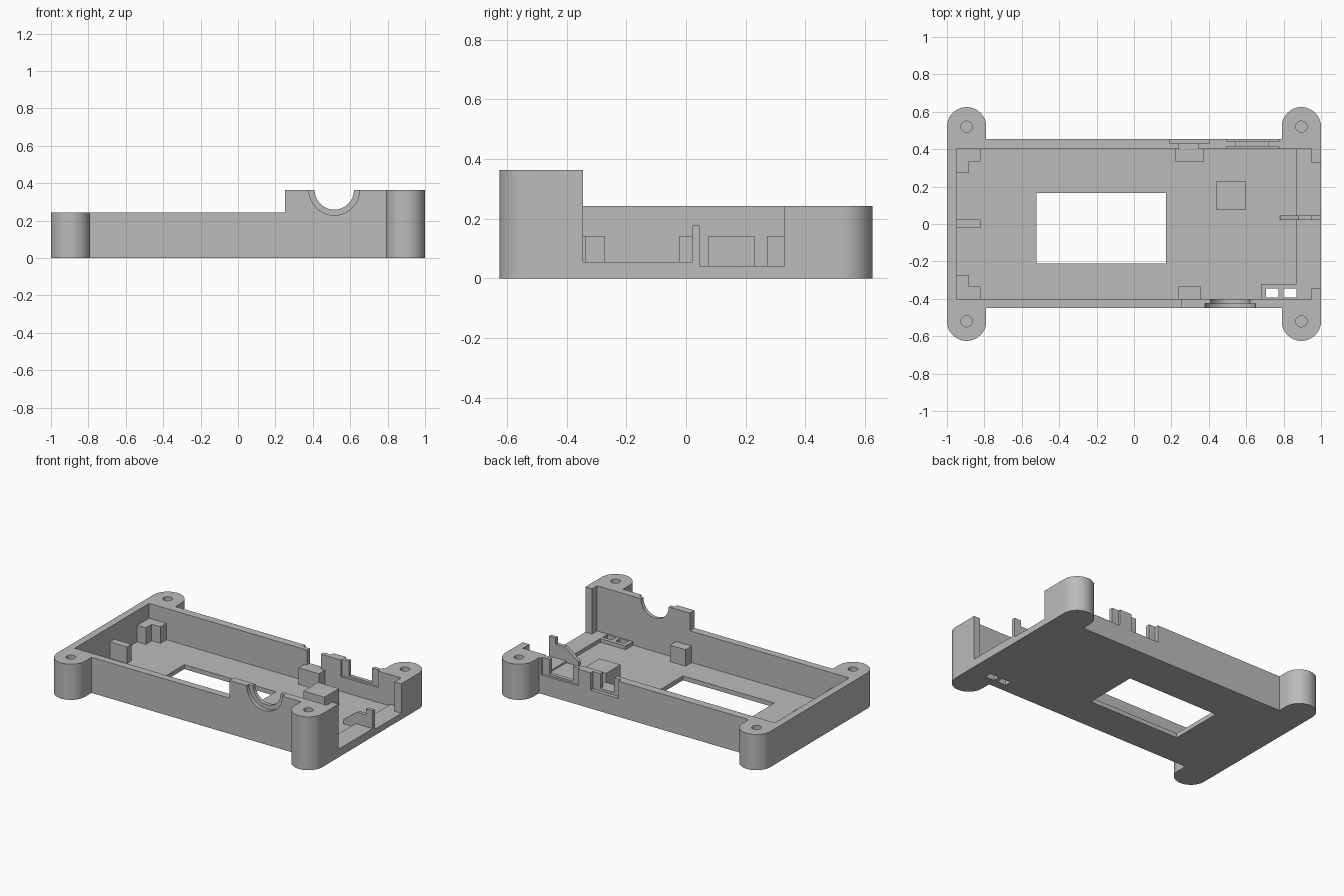
import bpy, bmesh
from math import sin, cos, radians
from mathutils import Vector

cube = bpy.data.objects.get("Cube")
if cube:
    bpy.data.objects.remove(cube, do_unlink=True)

grey = bpy.data.materials.new("plain grey")
grey.use_nodes = True
colour = (0.5, 0.5, 0.5, 1)
grey.diffuse_color = colour
grey.node_tree.nodes["Principled BSDF"].inputs["Base Color"].default_value = colour


def prism(name, points, low, high, axis="z"):
    """Extrude a 2D outline along z, or an x-z outline along y."""
    def place(p, h):
        return Vector((p[0], p[1], h)) if axis == "z" else Vector((p[0], h, p[1]))
    bm = bmesh.new()
    face = bm.faces.new([bm.verts.new(place(p, low)) for p in points])
    grown = bmesh.ops.extrude_face_region(bm, geom=[face])["geom"]
    verts = [g for g in grown if isinstance(g, bmesh.types.BMVert)]
    bmesh.ops.translate(bm, verts=verts, vec=place((0, 0), high - low))
    bmesh.ops.recalc_face_normals(bm, faces=bm.faces)
    mesh = bpy.data.meshes.new(name)
    bm.to_mesh(mesh)
    bm.free()
    mesh.materials.append(grey)
    obj = bpy.data.objects.new(name, mesh)
    bpy.context.collection.objects.link(obj)
    return obj


def box(name, x0, x1, y0, y1, z0, z1):
    return prism(name, [(x0, y0), (x1, y0), (x1, y1), (x0, y1)], z0, z1)


def arc(cx, cy, r, start, end, steps=24):
    angles = [radians(start + (end - start) * i / steps) for i in range(steps + 1)]
    return [(cx + r * cos(a), cy + r * sin(a)) for a in angles]


def combine(target, tool, operation="DIFFERENCE"):
    """Apply a boolean and discard the tool."""
    mod = target.modifiers.new("cut", "BOOLEAN")
    mod.operation = operation
    mod.solver = "EXACT"
    mod.object = tool
    bpy.context.view_layer.objects.active = target
    bpy.ops.object.modifier_apply(modifier=mod.name)
    bpy.data.objects.remove(tool, do_unlink=True)


def cut_box(*bounds):
    combine(tray, box("cutter", *bounds))


# Footprint with four rounded mounting ears
BX, BY, R = 0.895, 0.52, 0.105
FRONT, BACK = -0.45, 0.455
LOW, HIGH = 0.243, 0.363
outline = (arc(-BX, -BY, R, 180, 360) + [(R - BX, FRONT), (BX - R, FRONT)]
           + arc(BX, -BY, R, 180, 360) + arc(BX, BY, R, 0, 180)
           + [(BX - R, BACK), (R - BX, BACK)] + arc(-BX, BY, R, 0, 180))
tray = prism("tray", outline, 0, HIGH)

# Lower rim everywhere except the raised front corner
cut_box(-1.1, 0.25, -0.7, 0.7, LOW, 1)
cut_box(0.2, 1.1, -0.345, 0.7, LOW, 1)

# Cavity with a stepped ledge at the open end
cut_box(-0.95, 0.87, -0.4, 0.4, 0.03, 1)
cut_box(0.86, 0.95, 0.035, 0.4, 0.042, 1)
cut_box(0.86, 0.95, -0.4, 0.035, 0.055, 1)
cut_box(0.94, 1.1, 0.035, 0.33, 0.042, 1)
cut_box(0.94, 1.1, -0.345, 0.035, 0.055, 1)

# Slotted pad and floor openings
combine(tray, box("pad", 0.68, 0.875, -0.41, -0.32, 0.01, 0.055), "UNION")
cut_box(-0.52, 0.17, -0.21, 0.165, -0.1, 0.2)
for x in (0.705, 0.8):
    cut_box(x, x + 0.068, -0.393, -0.345, -0.1, 0.2)

# Stepped half-round notch in the raised front wall
for r, y0, y1 in ((0.135, -0.5, -0.425), (0.105, -0.43, -0.38)):
    combine(tray, prism("cutter", arc(0.515, HIGH + 0.001, r, 0, 360, 64)[:-1], y0, y1, "y"))

# Stepped connector notches in the back wall
cut_box(0.19, 0.40, 0.43, 0.5, 0.125, 1)
cut_box(0.24, 0.345, 0.38, 0.44, 0.142, 1)
cut_box(0.495, 0.775, 0.44, 0.5, 0.13, 1)
cut_box(0.545, 0.72, 0.41, 0.45, 0.142, 1)
cut_box(0.495, 0.775, 0.38, 0.415, 0.13, 1)

# Blind screw holes in the ears
for sx in (-1, 1):
    for sy in (-1, 1):
        combine(tray, prism("cutter", arc(sx * BX, sy * BY, 0.03, 0, 360, 32)[:-1], 0.06, 1))

bpy.ops.object.select_all(action="DESELECT")
tray.select_set(True)
bpy.context.view_layer.objects.active = tray
bpy.ops.object.shade_smooth_by_angle(angle=radians(30))

# Board supports
TOP = 0.142
for side, s in (("front", -1), ("back", 1)):
    corner = [(-0.96, 0.41), (-0.82, 0.41), (-0.82, 0.335),
              (-0.885, 0.335), (-0.885, 0.272), (-0.96, 0.272)]
    prism(side + "_corner_support", [(x, s * y) for x, y in corner], 0.02, TOP)
box("end_support", -0.96, -0.82, -0.022, 0.025, 0.02, TOP)
box("front_wall_support", 0.237, 0.357, -0.41, -0.335, 0.02, TOP)
box("back_wall_support", 0.222, 0.375, 0.335, 0.41, 0.02, TOP)
box("floor_block", 0.442, 0.6, 0.075, 0.23, 0.02, TOP)

# Gusseted divider at the open end
prism("divider_rib", [(0.78, 0.02), (1, 0.02), (1, 0.177), (0.95, 0.177),
                      (0.95, 0.135), (0.88, 0.135), (0.78, 0.06)], 0.022, 0.046, "y")
